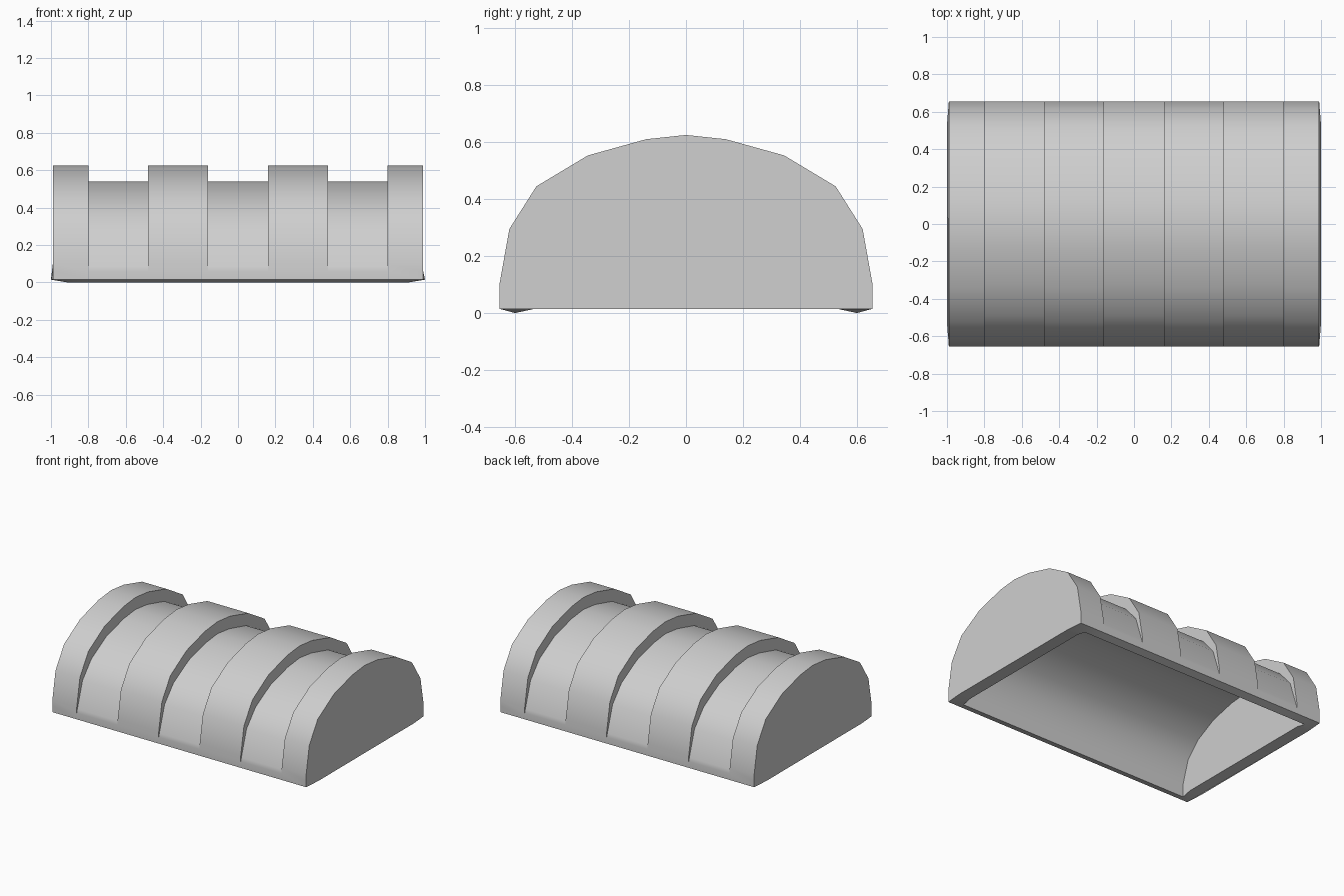
import bpy, bmesh, math

cube = bpy.data.objects.get("Cube")
if cube:
    bpy.data.objects.remove(cube, do_unlink=True)

# Single plain grey finish
grey = bpy.data.materials.new("light grey")
grey.use_nodes = True
colour = (0.62, 0.62, 0.62, 1)
grey.diffuse_color = colour
grey.node_tree.nodes["Principled BSDF"].inputs["Base Color"].default_value = colour


def arch(half):
    """Mirror half an arch (y, z), foot to crown, into a full one."""
    return half + [(-y, z) for y, z in reversed(half[:-1])]


rib = arch([(.655, .015), (.655, .06), (.655, .10), (.62, .295),
            (.525, .445), (.345, .553), (.14, .61), (0, .625)])
groove = arch([(.655, .015), (.655, .06), (.648, .085), (.59, .265),
               (.49, .38), (.32, .475), (.13, .525), (0, .54)])
lining = arch([(.60, 0), (.60, .05), (.60, .09), (.55, .25),
               (.455, .35), (.30, .43), (.12, .475), (0, .485)])

breaks = [-.99, -.80, -.48, -.16, .16, .48, .80, .99]
INNER_X = .91
bm = bmesh.new()


def face(*points):
    bm.faces.new([bm.verts.new(p) for p in points])


def ring(profile, x):
    return [(x, y, z) for y, z in profile]


def inset(x):
    return max(-INNER_X, min(INNER_X, x))


def bridge(a, b, start=0):
    for i in range(start, len(a) - 1 - start):
        face(a[i], a[i + 1], b[i + 1], b[i])


# Alternating ribs and grooves, with the lining and lower rim below them
for i, (x0, x1) in enumerate(zip(breaks, breaks[1:])):
    profile = groove if i % 2 else rib
    bridge(ring(profile, x0), ring(profile, x1))
    inner0, inner1 = ring(lining, inset(x0)), ring(lining, inset(x1))
    bridge(inner0, inner1)
    for end in (0, -1):
        face(ring(profile, x0)[end], ring(profile, x1)[end], inner1[end], inner0[end])

# Step walls between ribs and grooves
for x in breaks[1:-1]:
    bridge(ring(rib, x), ring(groove, x), start=1)

# End walls, inside and out, and the rim joining them
for s in (-1, 1):
    outer_foot = [(s, -.53, .015), (s, .53, .015)]
    inner_foot = [(s * INNER_X, -.53, .015), (s * INNER_X, .53, .015)]
    outer, inner = ring(rib, s * .99), ring(lining, s * INNER_X)
    face(*outer, *outer_foot)
    face(*inner, *inner_foot)
    bridge([outer[-1], *outer_foot, outer[0]], [inner[-1], *inner_foot, inner[0]])

bmesh.ops.remove_doubles(bm, verts=bm.verts, dist=.0005)
bmesh.ops.recalc_face_normals(bm, faces=bm.faces)
mesh = bpy.data.meshes.new("ribbed_shell")
bm.to_mesh(mesh)
bm.free()
mesh.materials.append(grey)

shell = bpy.data.objects.new("ribbed_shell", mesh)
bpy.context.collection.objects.link(shell)
bpy.ops.object.select_all(action='DESELECT')
shell.select_set(True)
bpy.context.view_layer.objects.active = shell
bpy.ops.object.shade_smooth_by_angle(angle=math.radians(35))
